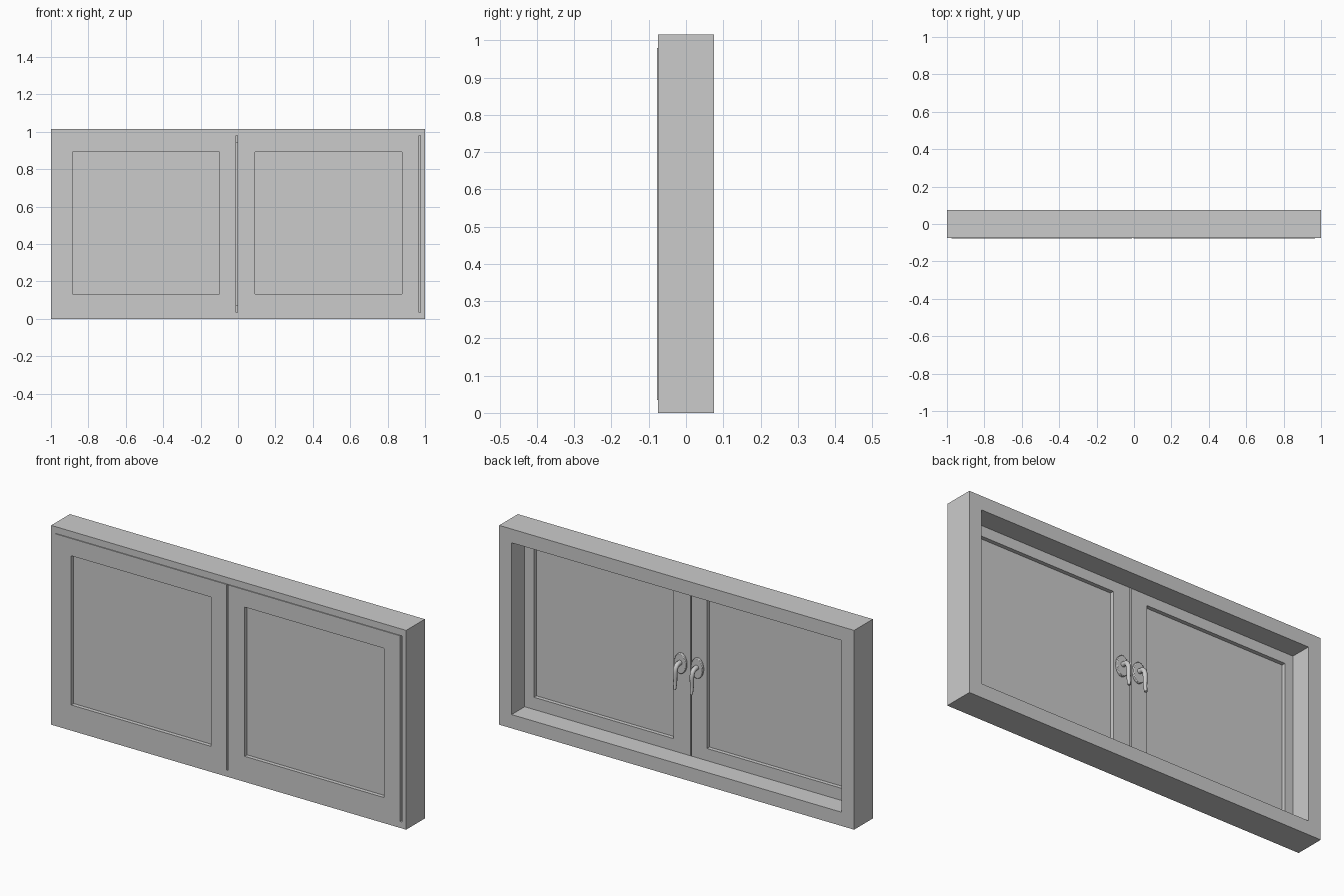
import bpy, bmesh, math

if "Cube" in bpy.data.objects:
    bpy.data.objects.remove(bpy.data.objects["Cube"])


def finish(name, bm):
    bmesh.ops.recalc_face_normals(bm, faces=bm.faces)
    me = bpy.data.meshes.new(name)
    bm.to_mesh(me)
    bm.free()
    ob = bpy.data.objects.new(name, me)
    bpy.context.collection.objects.link(ob)
    return ob


def rect(bm, r, y):
    x0, x1, z0, z1 = r
    return [bm.verts.new((x, y, z)) for x, z in ((x0, z0), (x1, z0), (x1, z1), (x0, z1))]


def ring(name, sections):
    """Rectangular ring from a closed list of (rectangle, y) profile corners."""
    bm = bmesh.new()
    loops = [rect(bm, r, y) for r, y in sections]
    for a, b in zip(loops, loops[1:] + loops[:1]):
        for i in range(4):
            j = (i + 1) % 4
            bm.faces.new((a[i], a[j], b[j], b[i]))
    return finish(name, bm)


def box(name, r, y0, y1):
    bm = bmesh.new()
    a, b = rect(bm, r, y0), rect(bm, r, y1)
    bm.faces.new(a)
    bm.faces.new(b)
    for i in range(4):
        j = (i + 1) % 4
        bm.faces.new((a[i], a[j], b[j], b[i]))
    return finish(name, bm)


FRONT, BACK, SASH_FRONT, SASH_BACK = -0.075, 0.075, -0.078, -0.03

# Outer frame with a rebate that holds the sashes
outer = (-1, 1, 0, 1.015)
rebate = (-0.976, 0.976, 0.033, 0.981)
opening = (-0.93, 0.93, 0.07, 0.945)
ring("outer_frame", [(outer, FRONT), (outer, BACK), (opening, BACK),
                     (opening, SASH_BACK), (rebate, SASH_BACK), (rebate, FRONT)])

# Sashes and glass panes
for side, body, hole in (
        ("left", (-0.975, -0.010, 0.034, 0.980), (-0.885, -0.098, 0.132, 0.892)),
        ("right", (-0.003, 0.967, 0.034, 0.980), (0.092, 0.878, 0.132, 0.892))):
    ring(side + "_sash", [(body, SASH_FRONT), (body, SASH_BACK),
                          (hole, SASH_BACK), (hole, SASH_FRONT)])
    x0, x1, z0, z1 = hole
    box(side + "_glass", (x0 - .01, x1 + .01, z0 - .01, z1 + .01), -0.058, -0.050)

# Seal strip closing the gap between the sashes
box("meeting_strip", (-0.012, -0.001, 0.07, 0.945), -0.058, -0.048)

# Handles: oval plate and drooping lever
for side, x in (("left", -0.047), ("right", 0.047)):
    bpy.ops.mesh.primitive_cylinder_add(vertices=40, radius=1, depth=1,
                                        location=(x, SASH_BACK + 0.005, 0.53),
                                        rotation=(math.pi / 2, 0, 0))
    plate = bpy.context.object
    plate.name = side + "_handle_plate"
    plate.scale = (0.033, 0.052, 0.014)
    bpy.ops.object.transform_apply(location=False, rotation=True, scale=True)
    bev = plate.modifiers.new("bevel", "BEVEL")
    bev.width, bev.segments, bev.limit_method = 0.003, 2, 'ANGLE'
    bpy.ops.object.shade_smooth_by_angle()

    # Lever path as (y, z, radius)
    path = [(-0.026, 0.535, 1.3), (-0.005, 0.536, 1.2), (0.010, 0.530, 1.15),
            (0.019, 0.512, 1.1), (0.020, 0.480, 1.0), (0.019, 0.445, 0.9),
            (0.024, 0.415, 0.7)]
    cu = bpy.data.curves.new(side + "_handle_lever", 'CURVE')
    cu.dimensions = '3D'
    cu.bevel_depth = 0.010
    cu.bevel_resolution = 3
    cu.use_fill_caps = True
    sp = cu.splines.new('NURBS')
    sp.points.add(len(path) - 1)
    for p, (y, z, r) in zip(sp.points, path):
        p.co = (x, y, z, 1)
        p.radius = r
    sp.use_endpoint_u = True
    sp.order_u = 3
    sp.resolution_u = 4
    bpy.context.collection.objects.link(bpy.data.objects.new(side + "_handle_lever", cu))
